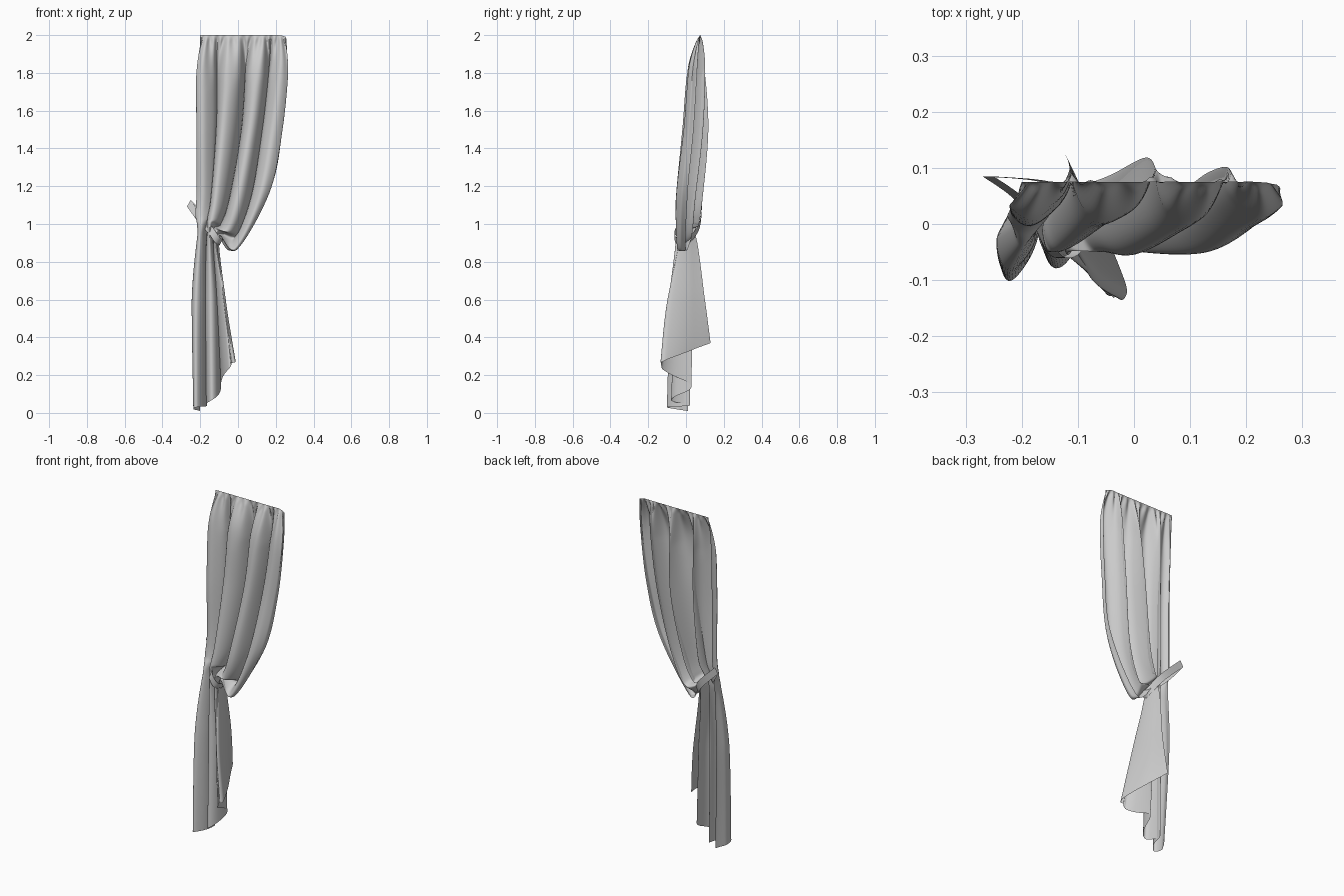
import bpy, bmesh
from math import cos, sin, pi
from mathutils import Vector

if "Cube" in bpy.data.objects:
    bpy.data.objects.remove(bpy.data.objects["Cube"], do_unlink=True)

fabric = bpy.data.materials.new("grey_fabric")
fabric.use_nodes = True
grey = (0.6, 0.6, 0.6, 1)
fabric.diffuse_color = grey
fabric.node_tree.nodes["Principled BSDF"].inputs["Base Color"].default_value = grey


def spline(points, t):
    """Catmull-Rom point at t in 0..1 along the list."""
    last = len(points) - 1
    s = t * last
    i = min(int(s), last - 1)
    f = s - i
    a, b, c, d = (points[min(max(i + k, 0), last)] for k in (-1, 0, 1, 2))
    return 0.5 * (2 * b + (c - a) * f + (2 * a - 5 * b + 4 * c - d) * f ** 2
                  + (3 * b - a - 3 * c + d) * f ** 3)


def cm(*points):
    return [Vector(p) / 100 for p in points]


def sheet(name, position, columns, rows):
    """Grid surface whose vertices come from position(u, v)."""
    bm = bmesh.new()
    grid = [[bm.verts.new(position(i / columns, j / rows)) for i in range(columns + 1)]
            for j in range(rows + 1)]
    for j in range(rows):
        for i in range(columns):
            bm.faces.new((grid[j][i], grid[j + 1][i], grid[j + 1][i + 1], grid[j][i + 1]))
    mesh = bpy.data.meshes.new(name)
    bm.to_mesh(mesh)
    bm.free()
    mesh.materials.append(fabric)
    obj = bpy.data.objects.new(name, mesh)
    bpy.context.collection.objects.link(obj)
    bpy.ops.object.select_all(action="DESELECT")
    obj.select_set(True)
    bpy.context.view_layer.objects.active = obj
    bpy.ops.object.shade_smooth_by_angle(angle=pi / 4)
    return obj


# Fold lines from rail to hem, alternating between rear and front
left_edge = cm((-20, 7.5, 200), (-20.5, 6, 183), (-20.5, 5, 150), (-20.5, 5, 118),
               (-21, 4, 105), (-21, 3, 95), (-22, 3, 60), (-20, 1, 1))
left_roll = cm((-16, 7.5, 200), (-18, 2, 183), (-18, 0, 150), (-18, 0, 118),
               (-19, -1, 105), (-20, -4, 95), (-22, -8, 60), (-22, -10, 3))
left_valley = cm((-10, 7.5, 200), (-11, 9, 183), (-11, 9, 150), (-13, 7, 115),
                 (-15, 4, 104), (-16.5, 2, 96), (-17, 2, 60), (-16.5, 2, 4))
middle_roll = cm((-3, 7.5, 200), (-4, 1, 183), (-7, -1, 150), (-11, -4, 115),
                 (-13, -5, 103), (-15, -5, 96), (-14, -6, 60), (-13.5, -8, 7))
middle_valley = cm((5, 7.5, 200), (4, 10, 183), (2, 12, 150), (-4, 9, 114),
                   (-9, 7, 100), (-13, 5, 95), (-11, 4, 60), (-9, 3, 14))
right_roll = cm((12, 7.5, 200), (10, 1, 183), (6, -2, 150), (-1, -5.5, 112),
                (-6, -5, 97), (-12, -5, 94), (-9, -8, 60), (-6, -11, 22))
right_valley = cm((17, 7.5, 200), (16.5, 10, 183), (13, 9, 150), (7, 5, 114),
                  (-1, 3, 94), (-11, 0, 93), (-7.5, -9, 60), (-3.5, -13, 26))
outer_roll = cm((22, 7.5, 200), (22, 2, 183), (18, -1, 150), (11, -5, 114),
                (-2, -4.5, 87), (-10, -3, 93), (-6.5, -8, 60), (-1.5, -10.5, 28))
right_edge = cm((25.5, 7, 199), (26, 6, 183), (23.5, 4, 150), (17, 1, 118),
                (-2.5, 0, 86.5), (-12, 5, 94), (-11.5, 10, 60), (-12.5, 13, 37))
folds = [left_edge, left_roll, left_valley, middle_roll, middle_valley,
         right_roll, right_valley, outer_roll, right_edge]
TIE = 5 / 7


def drape(u, v):
    p = spline([spline(f, v) for f in folds], u)
    side = min(1, 20 * u * (1 - u))
    # Rounded rolls, narrow at the rail and at the tie
    swell = 0.023 * min(1, 6 * v) * min(1, 0.3 + 5 * abs(v - TIE)) * (1 - u * v * v)
    p.x += swell * sin(2 * pi * (4 * u - 0.5)) * side
    # Small gathered pleats below the rail, fading into soft creases
    pleat = 0.009 * min(1, 25 * v) * max(0.2, 1 - 4 * v) * min(1, 5 * abs(v - TIE))
    p.y += pleat * cos(26 * pi * u) * side
    return p


sheet("curtain", drape, 144, 100)

# Tie-back band looping from the wall hook around the gathered cloth
loop = cm((-26, 8.5, 111), (-21, 5, 104), (-17.5, 1, 100), (-14, -5.5, 96),
          (-10.5, -5, 91), (-9, 1, 91), (-14, 7, 99), (-26, 8.5, 111))


def band(u, v):
    tilt = Vector((0.5, 0, 0.87)) * 0.04 * (v - 0.5)
    return spline(loop, u) + tilt


sheet("tie_back_band", band, 48, 2)
